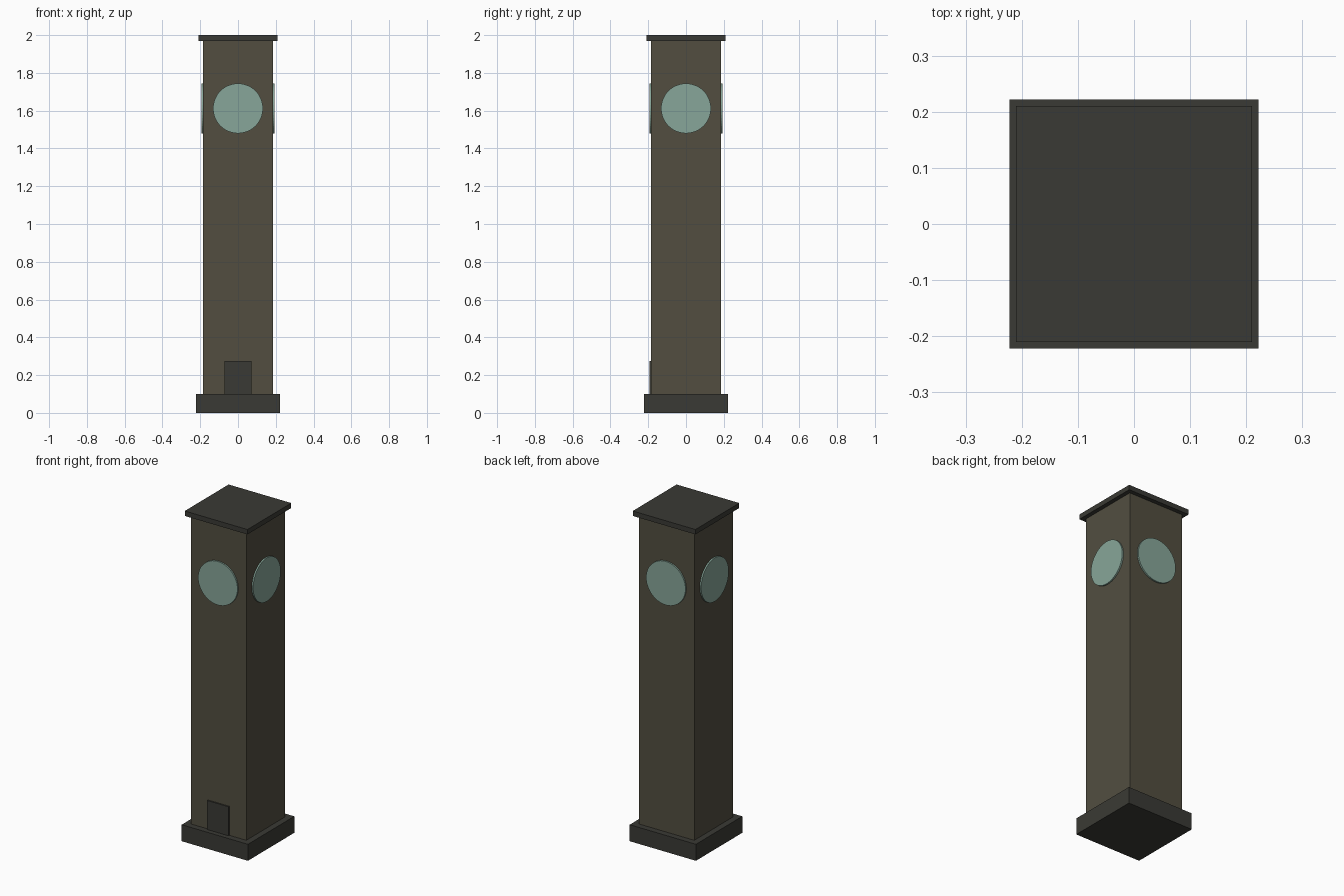
import bpy
from math import pi, sin, cos

cube = bpy.data.objects.get("Cube")
if cube:
    bpy.data.objects.remove(cube, do_unlink=True)


def material(name, rgb):
    mat = bpy.data.materials.new(name)
    mat.use_nodes = True
    mat.diffuse_color = (*rgb, 1)
    mat.node_tree.nodes["Principled BSDF"].inputs["Base Color"].default_value = (*rgb, 1)
    return mat


STONE = material("brown stone", (0.084, 0.076, 0.051))
DARK = material("dark slate", (0.042, 0.042, 0.035))
GLASS = material("pale green glass", (0.242, 0.381, 0.319))


def box(name, size, low, high, mat, y=0):
    """Box of the given (x, y) size between two heights."""
    bpy.ops.mesh.primitive_cube_add(size=1, location=(0, y, (low + high) / 2))
    obj = bpy.context.object
    obj.name = name
    obj.scale = (*size, high - low)
    bpy.ops.object.transform_apply(location=False, rotation=False)
    obj.data.materials.append(mat)
    return obj


# Plinth, shaft and overhanging roof slab
HALF = 0.185
box("plinth", (0.444, 0.444), 0, 0.1, DARK)
box("tower_shaft", (2 * HALF, 2 * HALF), 0.05, 1.98, STONE)
box("roof_slab", (0.42, 0.42), 1.97, 2, DARK)

# Door plate on the front
box("door", (0.144, 0.008), 0.1, 0.276, DARK, y=-HALF - 0.004)

# One round clock face on each side
for i, side in enumerate(("front", "left", "back", "right")):
    turn = i * pi / 2
    reach = HALF + 0.0045
    bpy.ops.mesh.primitive_cylinder_add(
        vertices=48, radius=0.132, depth=0.009,
        location=(reach * sin(turn), -reach * cos(turn), 1.612),
        rotation=(pi / 2, 0, turn))
    dial = bpy.context.object
    dial.name = f"clock_face_{side}"
    dial.data.materials.append(GLASS)
